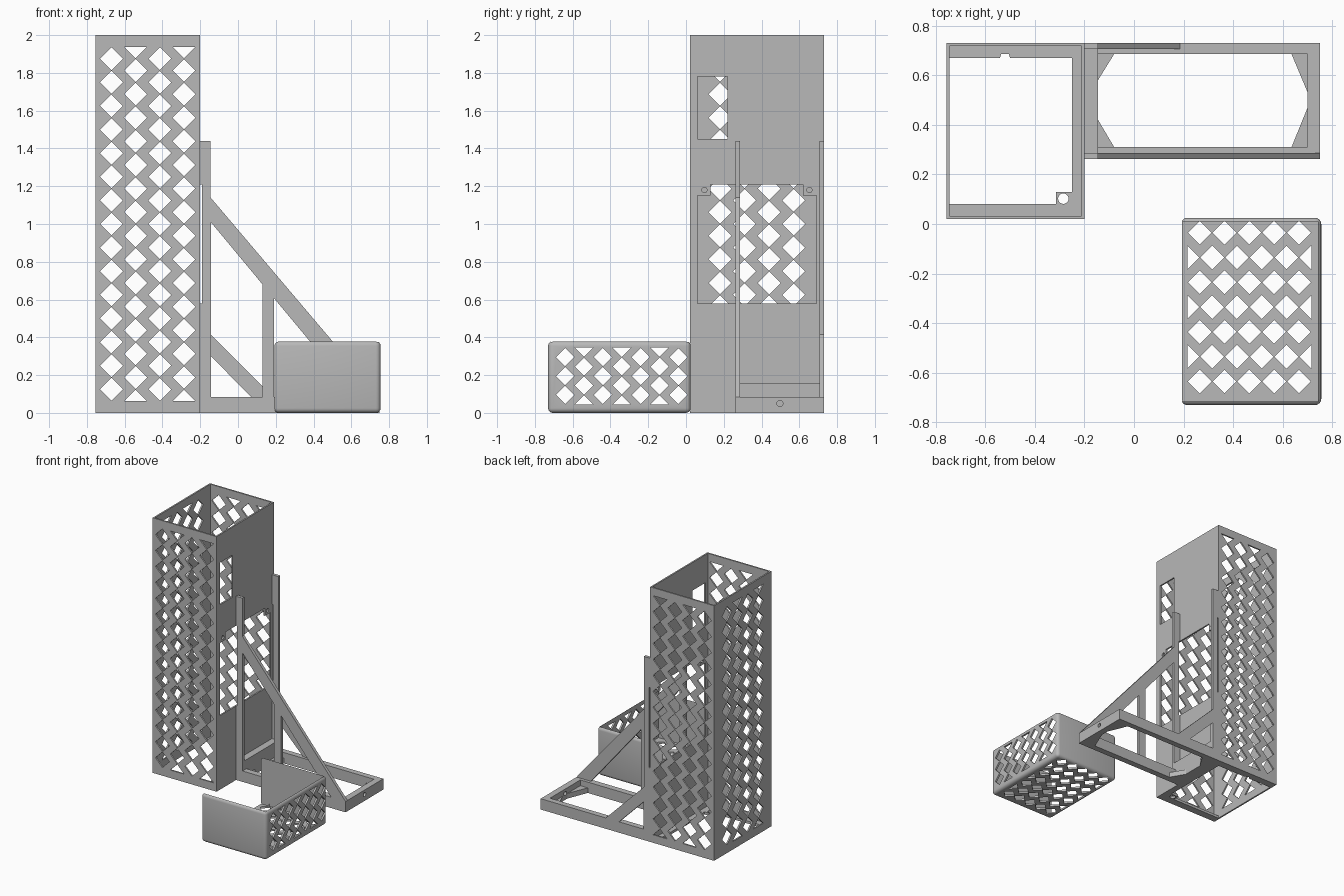
import bpy, bmesh, math

if "Cube" in bpy.data.objects:
    bpy.data.objects.remove(bpy.data.objects["Cube"])

grey = bpy.data.materials.new("plain_grey")
grey.diffuse_color = (0.48, 0.48, 0.48, 1)
grey.use_nodes = True
grey.node_tree.nodes["Principled BSDF"].inputs["Base Color"].default_value = grey.diffuse_color


def finish(name, mesh):
    ob = bpy.data.objects.new(name, mesh)
    bpy.context.collection.objects.link(ob)
    mesh.materials.clear()
    mesh.materials.append(grey)
    return ob


def evaluated_mesh(ob):
    bpy.context.view_layer.update()
    return bpy.data.meshes.new_from_object(ob.evaluated_get(bpy.context.evaluated_depsgraph_get()))


def plate(name, axis, lo, hi, loops):
    """Flat sheet with holes: loops are filled even-odd and extruded along the axis."""
    cu = bpy.data.curves.new(name, 'CURVE')
    cu.dimensions = '2D'
    cu.fill_mode = 'BOTH'
    cu.extrude = (hi - lo) / 2
    for loop in loops:
        sp = cu.splines.new('POLY')
        sp.points.add(len(loop) - 1)
        for p, (u, v) in zip(sp.points, loop):
            p.co = (u, v, 0, 1)
        sp.use_cyclic_u = True
    tmp = bpy.data.objects.new(name + "_profile", cu)
    bpy.context.collection.objects.link(tmp)
    mesh = evaluated_mesh(tmp)
    bpy.data.objects.remove(tmp)
    mid = (lo + hi) / 2
    for vert in mesh.vertices:
        u, v, w = vert.co
        w += mid
        vert.co = {'x': (w, u, v), 'y': (u, w, v), 'z': (u, v, w)}[axis]
    bm = bmesh.new()
    bm.from_mesh(mesh)
    bmesh.ops.remove_doubles(bm, verts=bm.verts, dist=1e-5)
    bmesh.ops.recalc_face_normals(bm, faces=bm.faces)
    for f in bm.faces:
        f.smooth = False
    bm.to_mesh(mesh)
    bm.free()
    return finish(name, mesh)


def rect(u0, v0, u1, v1):
    return [(u0, v0), (u1, v0), (u1, v1), (u0, v1)]


def circle(u, v, r, n=20):
    return [(u + r * math.cos(2 * math.pi * i / n), v + r * math.sin(2 * math.pi * i / n)) for i in range(n)]


def lattice(u0, cols, du, v0, rows, dv, h, phase=0, swap=False):
    """Staggered diamonds; every second column is shifted half a step and clipped to triangles."""
    out, v1 = [], v0 + rows * dv
    for i in range(cols):
        u, shifted = u0 + i * du, (i + phase) % 2
        for j in range(rows + shifted):
            v = v0 + (j + (0 if shifted else 0.5)) * dv
            pts = [(u - h, v), (u, v - h), (u + h, v), (u, v + h)]
            pts = [p for p in pts if v0 - 1e-4 <= p[1] <= v1 + 1e-4]
            out.append([(b, a) for a, b in pts] if swap else pts)
    return out


def cut(ob, *cutters):
    for c in cutters:
        m = ob.modifiers.new("cut", 'BOOLEAN')
        m.operation, m.solver, m.object = 'DIFFERENCE', 'EXACT', c
    mesh = evaluated_mesh(ob)
    ob.modifiers.clear()
    ob.data = mesh
    for c in cutters:
        bpy.data.objects.remove(c)


# Tower walls
X0, X1, Y0, Y1, T = -0.755, -0.20, 0.02, 0.73, 0.012
face = [rect(X0, 0, X1, 2)] + lattice(-0.67, 4, 0.128, 0.0625, 15, 0.125, 0.0605)
plate("tower_front_wall", 'y', Y0, Y0 + T, face)
plate("tower_back_wall", 'y', Y1 - T, Y1, face)
plate("tower_left_wall", 'x', X0, X0 + T,
      [rect(Y0 + T, 0, Y1 - T, 2)] + lattice(0.18, 4, 0.13, 0.0625, 15, 0.125, 0.0605, phase=1))
opening = [(0.06, 0.58), (0.69, 0.58), (0.69, 1.15), (0.62, 1.15),
           (0.62, 1.21), (0.13, 1.21), (0.13, 1.15), (0.06, 1.15)]
plate("tower_right_wall", 'x', X1 - T, X1,
      [rect(Y0 + T, 0, Y1 - T, 2), opening, rect(0.06, 1.45, 0.22, 1.78),
       circle(0.097, 1.18, 0.014), circle(0.653, 1.18, 0.014)])

# Tower bottom lip with screw pad
plate("tower_bottom_lip", 'z', 0, 0.02,
      [rect(X0, Y0, X1, Y1),
       [(-0.743, 0.08), (-0.315, 0.08), (-0.315, 0.13), (-0.25, 0.13), (-0.25, 0.67), (-0.50, 0.67),
        (-0.505, 0.685), (-0.535, 0.685), (-0.54, 0.67), (-0.743, 0.67)],
       circle(-0.285, 0.102, 0.021)])

# Base frame with corner gussets and end hole
H = 0.085
base = plate("base_frame", 'z', 0, H, [rect(-0.2, 0.262, 0.75, 0.73), rect(-0.145, 0.31, 0.70, 0.685)])
cut(base, plate("hole_cutter", 'x', 0.68, 0.78, [circle(0.497, 0.05, 0.016)]))
plate("base_gussets", 'z', 0, 0.04,
      [[(-0.145, 0.58), (-0.145, 0.685), (-0.08, 0.685)], [(-0.145, 0.42), (-0.145, 0.31), (-0.08, 0.31)],
       [(0.70, 0.53), (0.70, 0.685), (0.635, 0.685)], [(0.70, 0.47), (0.70, 0.31), (0.635, 0.31)]])
plate("cross_bar", 'x', -0.2, -0.145, [rect(0.28, 0.08, 0.71, 0.155)])

# Triangular side brackets with tall uprights
inner_edge = [(-0.2, 1.44), (-0.2, 1.21), (-0.19, 1.21), (-0.19, 0.58), (-0.2, 0.58), (-0.2, 0.05)]
plate("front_bracket", 'y', 0.262, 0.286,
      [inner_edge + [(0.75, 0.05), (0.75, H), (-0.145, 1.14), (-0.145, 1.44)],
       [(-0.145 + 0.001, 1.01), (0.13, 0.68), (0.13, H), (-0.144, H)],
       [(0.19, 0.608), (0.19, H), (0.625, H)]])
plate("back_bracket", 'y', 0.706, 0.73,
      [inner_edge + [(0.75, 0.05), (0.75, H), (0.185, H), (-0.145, 0.415), (-0.145, 1.44)],
       [(-0.144, H), (-0.144, 0.30), (0.07, H)]])

# Rounded tray, open at the top and on the left
tray = plate("tray", 'z', 0, 0.38, [rect(0.19, -0.73, 0.755, 0.025)])
bm = bmesh.new()
bm.from_mesh(tray.data)
bmesh.ops.dissolve_limit(bm, angle_limit=0.01, verts=bm.verts, edges=bm.edges)
bmesh.ops.bevel(bm, geom=bm.edges[:], offset=0.025, segments=4, profile=0.5, affect='EDGES')
bm.to_mesh(tray.data)
bm.free()
cut(tray,
    plate("inside_cutter", 'z', 0.014, 0.6, [rect(0.0, -0.716, 0.741, 0.011)]),
    plate("floor_cutter", 'z', -0.1, 0.03, lattice(-0.635, 7, 0.1, 0.215, 5, 0.1, 0.048, swap=True)),
    plate("side_cutter", 'x', 0.72, 0.85, lattice(-0.64, 7, 0.1, 0.045, 3, 0.1, 0.048)))
bpy.ops.object.select_all(action='DESELECT')
tray.select_set(True)
bpy.context.view_layer.objects.active = tray
bpy.ops.object.shade_smooth_by_angle()
